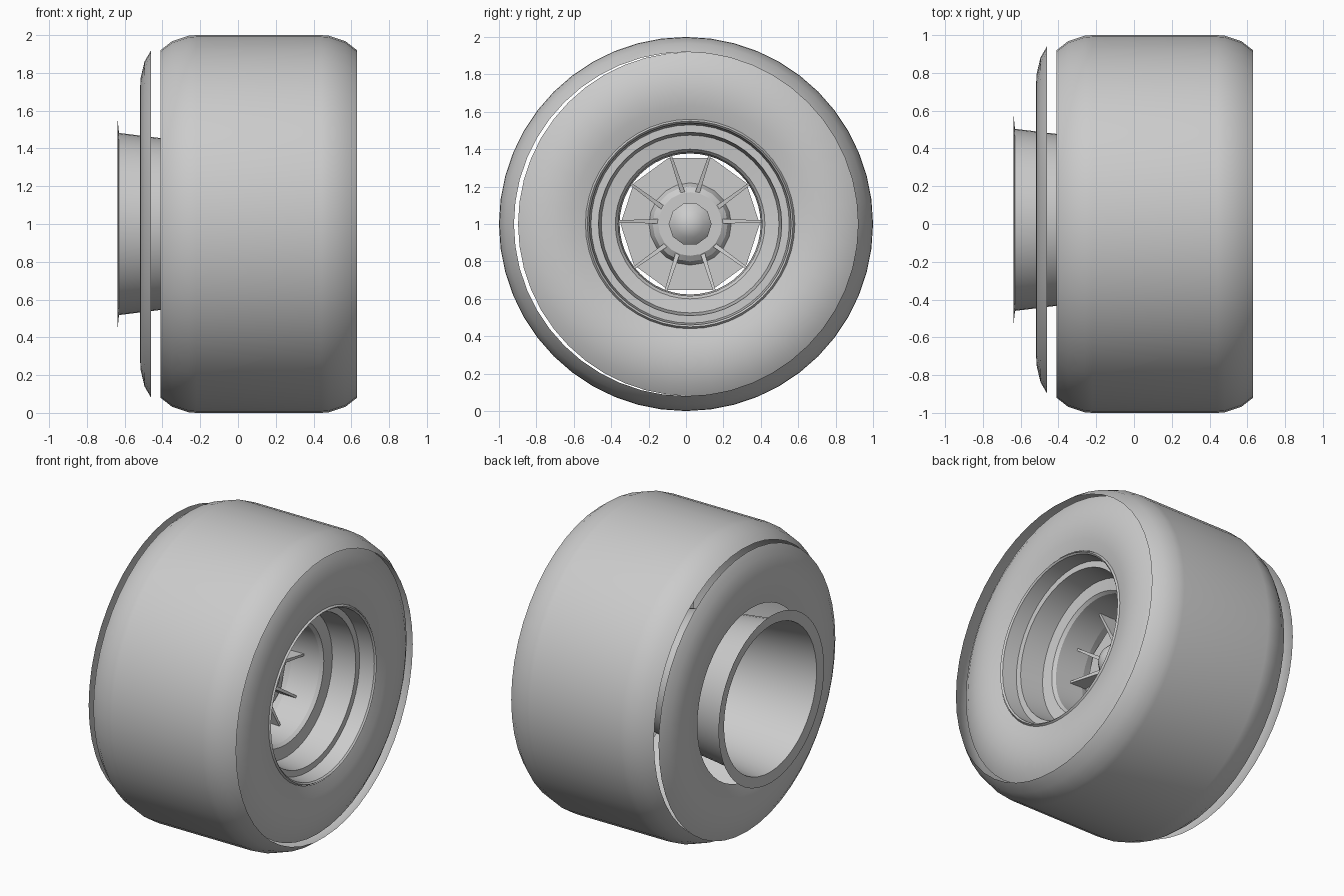
import bpy
import bmesh
from math import sin, cos, pi, radians

cube = bpy.data.objects.get("Cube")
if cube:
    bpy.data.objects.remove(cube, do_unlink=True)

GREY = (0.6, 0.6, 0.6, 1.0)
mat = bpy.data.materials.new("plain grey")
mat.use_nodes = True
mat.diffuse_color = GREY
mat.node_tree.nodes["Principled BSDF"].inputs["Base Color"].default_value = GREY

RIM_Y = 0.022  # the rim and sidewalls sit slightly off the tread axis


def finish(name, bm, y, smooth=40):
    mesh = bpy.data.meshes.new(name)
    bm.to_mesh(mesh)
    bm.free()
    mesh.materials.append(mat)
    obj = bpy.data.objects.new(name, mesh)
    bpy.context.collection.objects.link(obj)
    obj.location = (0, y, 1)
    bpy.ops.object.select_all(action='DESELECT')
    obj.select_set(True)
    bpy.context.view_layer.objects.active = obj
    if smooth:
        bpy.ops.object.shade_smooth_by_angle(angle=radians(smooth))
    return obj


def lathe(name, profile, sides=48, y=RIM_Y, smooth=40):
    """Revolve (x, radius) points about the x axis; outward when x rises."""
    bm = bmesh.new()
    rings = []
    for x, r in profile:
        if r == 0:
            rings.append([bm.verts.new((x, 0, 0))] * sides)
        else:
            rings.append([bm.verts.new((x, r * cos(2 * pi * k / sides),
                                        r * sin(2 * pi * k / sides)))
                          for k in range(sides)])
    for a, b in zip(rings, rings[1:]):
        for k in range(sides):
            n = (k + 1) % sides
            loop = list(dict.fromkeys((a[k], a[n], b[n], b[k])))
            bm.faces.new(loop)
    return finish(name, bm, y, smooth)


# Tread band, an open shell with rounded shoulders
half_tread = [(0.52, 0.92), (0.46, 0.967), (0.37, 0.997), (0.33, 1.0)]
tread = [(0.11 - x, r) for x, r in half_tread]
tread += [(0.11 + x, r) for x, r in reversed(half_tread)]
lathe("tread", tread, y=0)

# Sidewalls, bulged rings mirrored about the wheel's middle
bulge = [(0.515, 0.92), (0.55, 0.86), (0.571, 0.77), (0.574, 0.7),
         (0.565, 0.63), (0.545, 0.56)]
lathe("outer_sidewall", [(0.055 + x, r) for x, r in bulge])
lathe("inner_sidewall", [(0.055 - x, r) for x, r in reversed(bulge)])

# Rim: stepped dish on the outer side, flared barrel on the inner side
lathe("rim_dish", [(0.595, 0.56), (0.61, 0.55), (0.6, 0.54), (0.5, 0.53),
                   (0.5, 0.49), (0.34, 0.475), (0.33, 0.4), (0.31, 0.385),
                   (0.11, 0.377)], smooth=30)
lathe("rim_barrel", [(-0.637, 0.55), (-0.63, 0.482), (-0.41, 0.455),
                     (-0.1, 0.42), (0.11, 0.377)], smooth=30)

# Backing disc behind the spokes
lathe("backing_disc", [(0.07, 0), (0.07, 0.372), (0.085, 0.372), (0.085, 0)],
      sides=10, smooth=0)

# Hub plate and pointed centre nut
lathe("hub", [(0.085, 0.22), (0.13, 0.2), (0.15, 0.17), (0.15, 0)],
      sides=20, smooth=30)
lathe("centre_nut", [(0.15, 0.115), (0.2, 0.115), (0.24, 0.075), (0.27, 0)],
      sides=10)

# Spokes: five pairs of thin tapered blades
bm = bmesh.new()
for pair in range(5):
    for side in (-1, 1):
        mid = radians(90 + 72 * pair)
        a_in, a_out = mid + side * radians(13), mid + side * radians(16)
        ends = []
        for r, a, front, w in ((0.17, a_in, 0.145, 0.012),
                               (0.38, a_out, 0.2, 0.007)):
            cy, cz = r * cos(a), r * sin(a)
            ty, tz = -sin(a) * w, cos(a) * w
            ends.append([bm.verts.new((x, cy + s * ty, cz + s * tz))
                         for x, s in ((0.085, -1), (front, -1),
                                      (front, 1), (0.085, 1))])
        p, q = ends
        bm.faces.new(p)
        bm.faces.new(q[::-1])
        for k in range(4):
            n = (k + 1) % 4
            bm.faces.new((p[n], p[k], q[k], q[n]))
bmesh.ops.recalc_face_normals(bm, faces=bm.faces)
finish("spokes", bm, RIM_Y, smooth=0)
